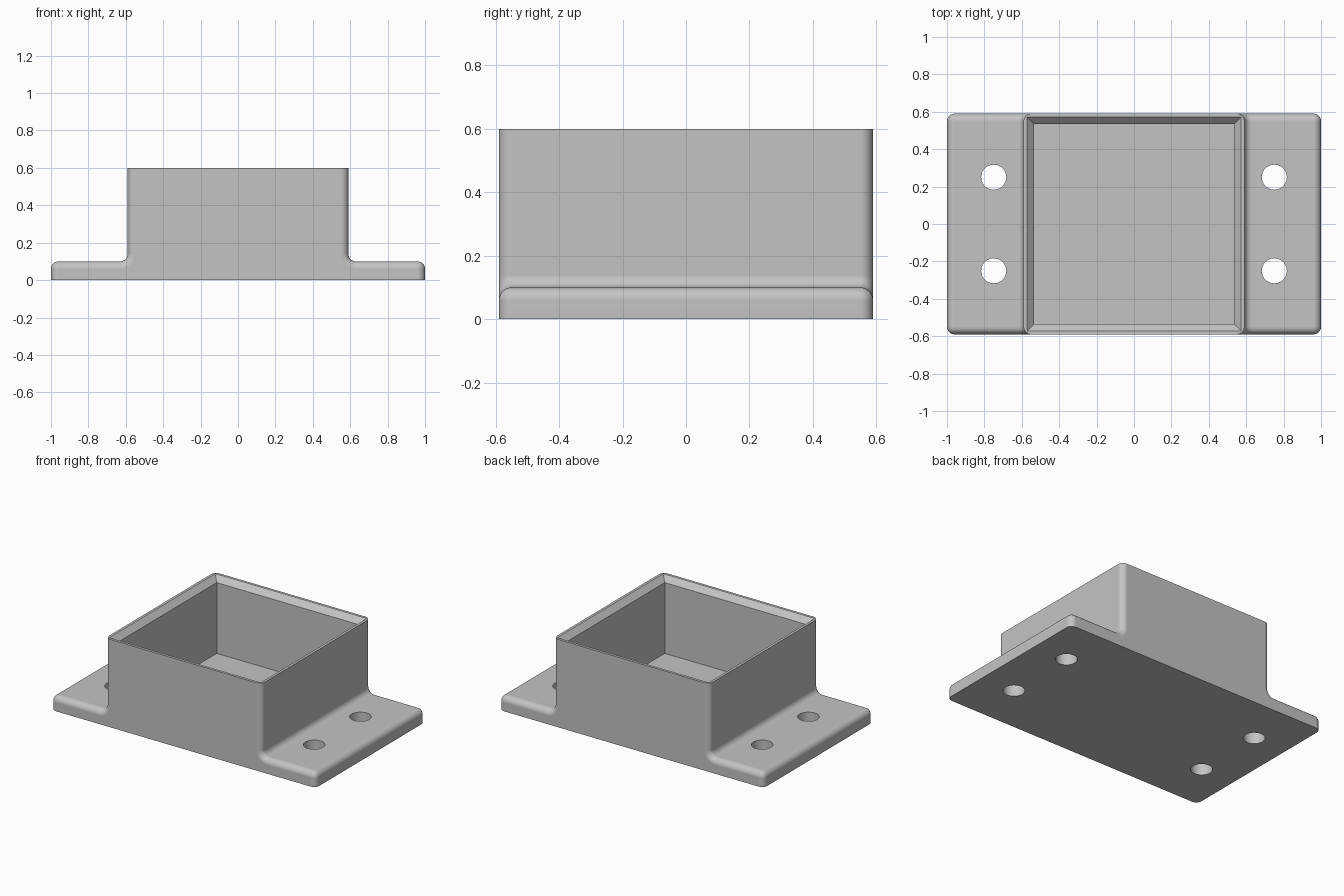
import bpy
import bmesh
from math import cos, sin, pi

cube = bpy.data.objects.get("Cube")
if cube:
    bpy.data.objects.remove(cube, do_unlink=True)

PLATE_X, HALF_Y, PLATE_Z = 1.0, 0.59, 0.1
BOX_X, BOX_Z = 0.59, 0.6
R, STEPS = 0.04, 8
FLOOR_Z, CAVITY, CAVITY_RIM = 0.08, 0.535, 0.572
HOLE_R, HOLE_X, HOLE_Y = 0.067, 0.75, 0.25

grey = bpy.data.materials.new("light grey")
grey.use_nodes = True
colour = (0.55, 0.55, 0.55, 1)
grey.diffuse_color = colour
grey.node_tree.nodes["Principled BSDF"].inputs["Base Color"].default_value = colour


def loft(name, rings):
    """Skin a list of matching closed rings and cap both ends."""
    bm = bmesh.new()
    loops = [[bm.verts.new(p) for p in ring] for ring in rings]
    for a, b in zip(loops, loops[1:]):
        for i in range(len(a)):
            j = (i + 1) % len(a)
            bm.faces.new((a[i], a[j], b[j], b[i]))
    bm.faces.new(loops[0])
    bm.faces.new(loops[-1])
    bmesh.ops.remove_doubles(bm, verts=bm.verts, dist=1e-5)
    bmesh.ops.recalc_face_normals(bm, faces=bm.faces)
    mesh = bpy.data.meshes.new(name)
    bm.to_mesh(mesh)
    bm.free()
    mesh.materials.append(grey)
    obj = bpy.data.objects.new(name, mesh)
    bpy.context.collection.objects.link(obj)
    return obj


def outline(inset):
    """Flanged box outline in x and z, with rounded corners, moved inward."""
    half = [(PLATE_X - inset, 0)]
    for i in range(STEPS + 1):
        a = pi / 2 * i / STEPS
        half.append((PLATE_X - R + (R - inset) * cos(a),
                     PLATE_Z - R + (R - inset) * sin(a)))
    for i in range(STEPS + 1):
        a = -pi / 2 - pi / 2 * i / STEPS
        half.append((BOX_X + R + (R + inset) * cos(a),
                     PLATE_Z + R + (R + inset) * sin(a)))
    half.append((BOX_X - inset, BOX_Z))
    return half + [(-x, z) for x, z in reversed(half)]


def square(h, z):
    return [(-h, -h, z), (h, -h, z), (h, h, z), (-h, h, z)]


# Flanged box, rounded along its front and back outlines
slices = []
for i in range(STEPS + 1):
    a = pi / 2 * i / STEPS
    slices.append((-(HALF_Y - R + R * cos(a)), R * (1 - sin(a))))
slices += [(-y, inset) for y, inset in reversed(slices)]
body = loft("flanged_box", [[(x, y, z) for x, z in outline(d)] for y, d in slices])

# Cavity with a chamfered mouth
chamfer = CAVITY_RIM - CAVITY
cutters = [loft("cavity_cutter", [
    square(CAVITY, FLOOR_Z),
    square(CAVITY, BOX_Z - chamfer),
    square(CAVITY_RIM + 0.01, BOX_Z + 0.01)])]

# Four screw holes
for sx in (-1, 1):
    for sy in (-1, 1):
        circle = [(sx * HOLE_X + HOLE_R * cos(2 * pi * i / 48),
                   sy * HOLE_Y + HOLE_R * sin(2 * pi * i / 48)) for i in range(48)]
        cutters.append(loft("screw_hole_cutter",
                            [[(x, y, z) for x, y in circle] for z in (-0.1, 0.3)]))

# Cut, then discard the cutters
bpy.ops.object.select_all(action='DESELECT')
bpy.context.view_layer.objects.active = body
body.select_set(True)
for cutter in cutters:
    cutter.hide_render = True
    mod = body.modifiers.new("cut", 'BOOLEAN')
    mod.operation = 'DIFFERENCE'
    mod.solver = 'EXACT'
    mod.object = cutter
    bpy.ops.object.modifier_apply(modifier=mod.name)
    bpy.data.objects.remove(cutter, do_unlink=True)

# Smooth rounds with flat faces kept flat
bpy.ops.object.shade_smooth_by_angle(angle=pi / 6)
normals = body.modifiers.new("weighted_normals", 'WEIGHTED_NORMAL')
normals.keep_sharp = True
